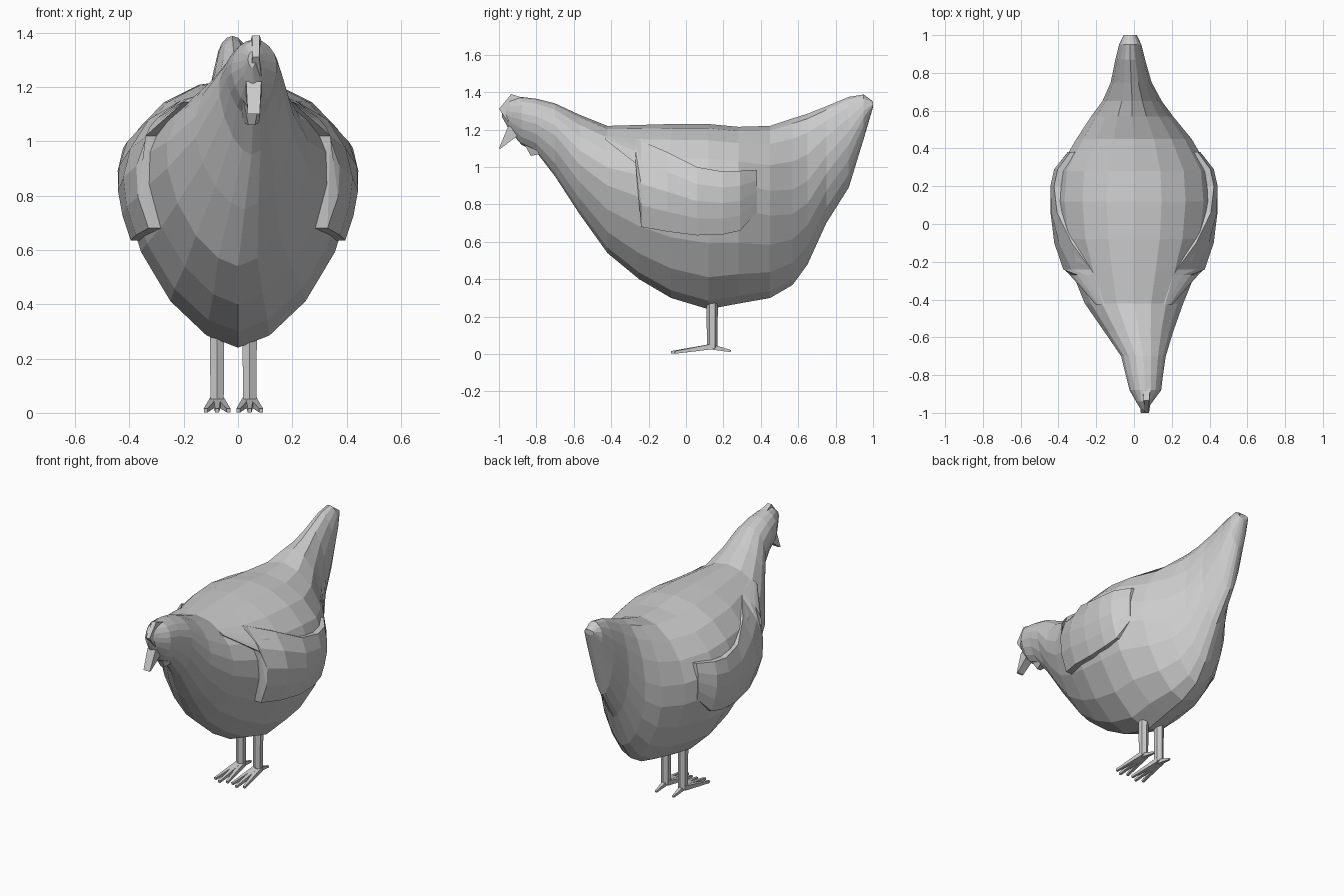
import bpy, bmesh
from math import cos, sin, pi
from mathutils import Vector

if "Cube" in bpy.data.objects:
    bpy.data.objects.remove(bpy.data.objects["Cube"])

# Body stations: y, centre x, bottom z, top z, half width, z of widest point
ST = [(-.985, .052, 1.27, 1.33, .015, 1.30), (-.94, .055, 1.19, 1.37, .045, 1.28),
      (-.88, .06, 1.12, 1.375, .085, 1.27), (-.80, .055, 1.08, 1.365, .10, 1.25),
      (-.70, .05, .95, 1.34, .12, 1.20), (-.57, .025, .75, 1.28, .185, 1.05),
      (-.42, 0, .54, 1.22, .265, .95), (-.25, 0, .40, 1.225, .335, .90),
      (-.08, 0, .30, 1.23, .40, .87), (.12, 0, .24, 1.23, .425, .86),
      (.28, 0, .27, 1.215, .41, .84), (.45, 0, .30, 1.22, .31, .80),
      (.57, -.01, .37, 1.26, .22, .80), (.65, -.01, .48, 1.285, .16, .85),
      (.75, -.015, .70, 1.325, .11, 1.0), (.87, -.02, .89, 1.375, .08, 1.15),
      (.95, -.02, 1.15, 1.388, .06, 1.28), (1.0, -.02, 1.32, 1.35, .035, 1.335)]
UP, LOW = 2.0, 1.65   # roundness above and below the widest point


def finish(name, bm):
    bmesh.ops.recalc_face_normals(bm, faces=bm.faces)
    me = bpy.data.meshes.new(name)
    bm.to_mesh(me)
    bm.free()
    ob = bpy.data.objects.new(name, me)
    bpy.context.collection.objects.link(ob)
    return ob


def loft(name, rings):
    bm = bmesh.new()
    vs = [[bm.verts.new(p) for p in r] for r in rings]
    n = len(vs[0])
    for a, b in zip(vs, vs[1:]):
        for i in range(n):
            j = (i + 1) % n
            bm.faces.new((a[i], a[j], b[j], b[i]))
    bm.faces.new(vs[0])
    bm.faces.new(vs[-1])
    return finish(name, bm)


def hull(name, pts):
    bm = bmesh.new()
    for p in pts:
        bm.verts.new(p)
    bmesh.ops.convex_hull(bm, input=bm.verts)
    return finish(name, bm)


def limb(name, p0, p1, r0, r1, sides):
    p0, p1 = Vector(p0), Vector(p1)
    q = (p1 - p0).to_track_quat('Z', 'Y')
    ring = lambda p, r: [p + q @ Vector((r * cos(2 * pi * (i + .5) / sides),
                                         r * sin(2 * pi * (i + .5) / sides), 0)) for i in range(sides)]
    return loft(name, [ring(p0, r0), ring(p1, r1)])


def section(s, n=18):
    y, cx, zb, zt, w, zm = s
    pts = []
    for i in range(n):
        a = 2 * pi * (i + .5) / n
        c, d = cos(a), sin(a)
        e, h = (UP, zt - zm) if d > 0 else (LOW, zm - zb)
        x = w * abs(c) ** (2 / e) * (1 if c > 0 else -1)
        z = h * abs(d) ** (2 / e) * (1 if d > 0 else -1)
        pts.append((cx + x, y, zm + z))
    return pts


def half_width(y, z):
    for a, b in zip(ST, ST[1:]):
        if a[0] <= y <= b[0]:
            t = (y - a[0]) / (b[0] - a[0])
            _, _, zb, zt, w, zm = [p + (q - p) * t for p, q in zip(a, b)]
            e, v = (UP, (z - zm) / (zt - zm)) if z > zm else (LOW, (zm - z) / (zm - zb))
            return w * max(0, 1 - min(1, v) ** e) ** (1 / e)


# Body, neck, head and tail in one skin
loft("body", [section(s) for s in ST])

# Wings: y, top z, bottom z, lift at top, lift at bottom
WING = [(-.43, 1.165, 1.145, 0, .015), (-.27, 1.15, 1.02, 0, .035), (-.24, 1.14, .68, 0, .045),
        (-.10, 1.08, .655, .01, .035), (.06, 1.0, .635, .02, .03), (.20, .975, .64, .03, .025),
        (.29, .98, .66, .03, .015), (.38, .985, .76, .02, 0)]
for side, label in ((1, "right_wing"), (-1, "left_wing")):
    rings = []
    for y, zt, zb, lt, lb in WING:
        outer, inner = [], []
        for k in range(5):
            t = k / 4
            z = zt + (zb - zt) * t
            x = half_width(y, z)
            outer.append((side * (x + lt + (lb - lt) * min(1, t * 1.6)), y, z))
            inner.append((side * (x - .05), y, z))
        rings.append(outer + inner[::-1])
    loft(label, rings)

# Beak, comb and wattle
hull("beak", [(x, y, z) for y, z, w in ((-.95, 1.22, .028), (-.87, 1.19, .03), (-1.0, 1.10, .022),
                                        (-.99, 1.10, .022)) for x in (.058 - w, .058 + w)])
hull("comb", [(x, y, z) for y, z, w in ((-1.0, 1.31, .012), (-.935, 1.39, .014), (-.87, 1.37, .02),
                                        (-.95, 1.24, .02)) for x in (.066 - w, .066 + w)])
hull("wattle", [(x, y, z) for y, z, w in ((-.88, 1.15, .03), (-.83, 1.06, .012), (-.77, 1.07, .03),
                                          (-.73, 1.12, .05)) for x in (.05 - w, .05 + w)])

# Legs and feet
for cx, label in ((.043, "right"), (-.077, "left")):
    limb(label + "_leg", (cx, .14, .035), (cx, .14, .32), .028, .031, 6)
    for k, (dx, ty) in enumerate(((-.042, -.06), (0, -.08), (.042, -.06))):
        limb(f"{label}_toe_{k + 1}", (cx + dx * .25, .15, .042), (cx + dx, ty, .009), .021, .010, 4)
    limb(label + "_back_toe", (cx, .12, .042), (cx, .24, .016), .022, .008, 4)
